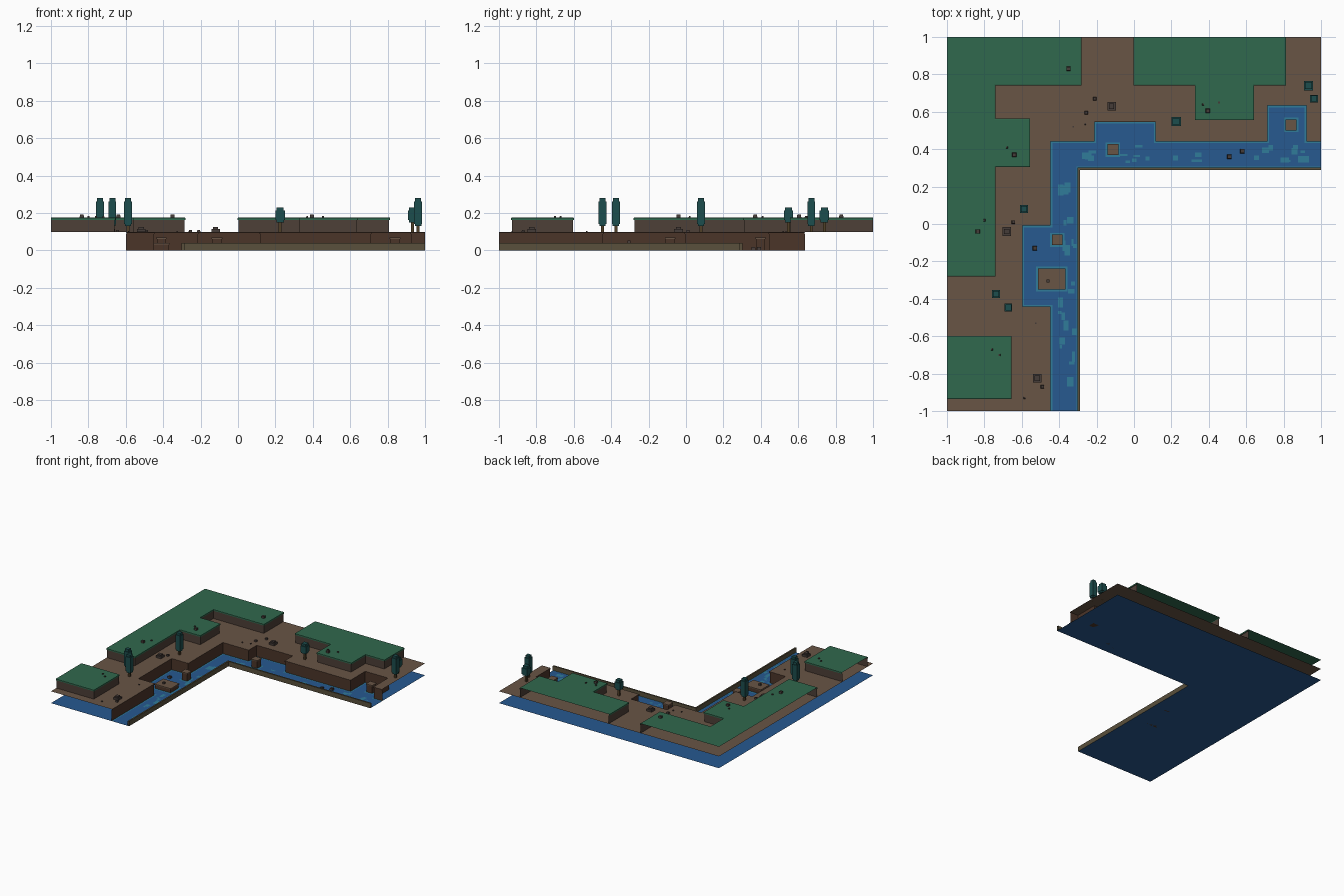
import bpy, bmesh, random
from mathutils import Vector

if "Cube" in bpy.data.objects:
    bpy.data.objects.remove(bpy.data.objects["Cube"])

random.seed(4)


def material(name, rgb):
    m = bpy.data.materials.new(name)
    m.diffuse_color = (*rgb, 1)
    m.use_nodes = True
    m.node_tree.nodes["Principled BSDF"].inputs["Base Color"].default_value = m.diffuse_color
    return m


WATER = material("water", (0.02, 0.10, 0.28))
FOAM = material("foam", (0.03, 0.20, 0.32))
SOIL = material("soil", (0.14, 0.09, 0.06))
BANK = material("bank", (0.07, 0.035, 0.022))
GRASS = material("grass", (0.03, 0.14, 0.075))
CLIFF = material("cliff", (0.075, 0.05, 0.038))
STONE = material("stone", (0.06, 0.045, 0.04))
CURB = material("curb", (0.10, 0.08, 0.045))
LEAF = material("leaf", (0.012, 0.075, 0.075))
TRUNK = material("trunk", (0.08, 0.05, 0.02))


def finish(name, bm, *mats):
    me = bpy.data.meshes.new(name)
    bm.to_mesh(me)
    bm.free()
    ob = bpy.data.objects.new(name, me)
    bpy.context.collection.objects.link(ob)
    for m in mats:
        me.materials.append(m)
    return ob


def sheet(bm, pts, z, mat=0):
    f = bm.faces.new([bm.verts.new((x, y, z)) for x, y in pts])
    f.normal_update()
    if f.normal.z < 0:
        f.normal_flip()
    f.material_index = mat


def ribbon(bm, path, profile, mats):
    """Sweep (offset, z) profile along a right-angled path, offset to its right."""
    p = [Vector(q) for q in path]
    n = [Vector(((b - a).y, -(b - a).x)).normalized() for a, b in zip(p, p[1:])]
    rows = []
    for i, q in enumerate(p):
        off = n[0] if i == 0 else n[-1] if i == len(p) - 1 else n[i - 1] + n[i]
        rows.append([bm.verts.new((*(q + off * o), z)) for o, z in profile])
    for a, b in zip(rows, rows[1:]):
        for k, m in enumerate(mats):
            bm.faces.new((a[k], a[k + 1], b[k + 1], b[k])).material_index = m


def box(bm, x, y, z0, z1, sx, sy=None, mat=0, taper=1.0):
    sy = sy or sx
    ring = [(-1, -1), (1, -1), (1, 1), (-1, 1)]
    lo = [bm.verts.new((x + a * sx / 2, y + b * sy / 2, z0)) for a, b in ring]
    hi = [bm.verts.new((x + a * sx / 2 * taper, y + b * sy / 2 * taper, z1)) for a, b in ring]
    faces = [lo[::-1], hi] + [[lo[i], lo[(i + 1) % 4], hi[(i + 1) % 4], hi[i]] for i in range(4)]
    for f in faces:
        bm.faces.new(f).material_index = mat


# Water sheet under the whole L
bm = bmesh.new()
sheet(bm, [(-1, -1), (-.29, -1), (-.29, .29), (1, .29), (1, 1), (-1, 1)], 0)
finish("water", bm, WATER)

# Lower ground with stepped river bank, open on the outer sides
SHORE = [(-.45, -1), (-.45, -.445), (-.6, -.445), (-.6, -.005), (-.45, -.005), (-.45, .445),
         (-.215, .445), (-.215, .55), (.12, .55), (.12, .445), (.71, .445), (.71, .637),
         (.925, .637), (.925, .445), (1, .445)]
bm = bmesh.new()
sheet(bm, SHORE + [(1, 1), (-1, 1), (-1, -1)], .097)
ribbon(bm, SHORE, [(0, .097), (.004, .096), (.004, .087), (0, .087), (0, 0)], [0, 1, 1, 1])
finish("ground", bm, SOIL, BANK)

# Grass plateaus
PLATEAUS = [
    ([(-1, -.275), (-.745, -.275), (-.745, .31), (-.56, .31), (-.56, .56), (-.745, .56),
      (-.745, .745), (-.287, .745), (-.287, 1)], [(-1, 1)]),
    ([(.003, 1), (.003, .745), (.33, .745), (.33, .56), (.637, .56), (.637, .745),
      (.808, .745), (.808, 1)], []),
    ([(-1, -.93), (-.66, -.93), (-.66, -.605), (-1, -.605)], []),
]
for path, rest in PLATEAUS:
    bm = bmesh.new()
    sheet(bm, path + rest, .176)
    ribbon(bm, path, [(0, .176), (.005, .174), (.005, .163), (0, .163), (0, .097)], [0, 0, 1, 1])
    finish("grass_plateau", bm, GRASS, CLIFF)

# Curb along the inner edge
bm = bmesh.new()
ribbon(bm, [(-.29, -1), (-.29, .29), (1, .29)],
       [(-.012, 0), (-.012, .04), (0, .04), (0, 0)], [0, 0, 0])
finish("curb", bm, CURB)

# Islets and pillars in the river: x, y, width, depth, height
ISLETS = [(-.44, -.295, .14, .105, .04), (-.41, -.085, .048, .048, .07),
          (-.113, .398, .05, .05, .07), (.84, .53, .05, .05, .07)]
bm = bmesh.new()
for x, y, w, d, h in ISLETS:
    box(bm, x, y, 0, h - .008, w, d, 1)
    box(bm, x, y, h - .008, h, w + .008, d + .008, 0)
finish("islets", bm, SOIL, BANK)

# Pale water edging and ripples
bm = bmesh.new()
ribbon(bm, SHORE, [(.002, .003), (.013, .003)], [0])
ribbon(bm, [(1, .302), (-.302, .302), (-.302, -1)], [(0, .003), (.006, .003)], [0])
for x, y, w, d, h in ISLETS:
    a, b = w / 2 + .014, d / 2 + .014
    sheet(bm, [(x - a, y - b), (x + a, y - b), (x + a, y + b), (x - a, y + b)], .003)
for i in range(44):
    along, across = random.uniform(-.95, .28), random.uniform(.012, .1)
    w, l = random.uniform(.01, .035), random.uniform(.015, .06)
    x, y = (-.31 - across, along) if i % 2 else (along + .65, .31 + across)
    if i % 2 == 0:
        w, l = l, w
    sheet(bm, [(x, y), (x + w, y), (x + w, y + l), (x, y + l)], .002)
finish("water_edging", bm, FOAM)

# Stones: x, y, base z, size
STONES = [(-.12, .63, .097, .046), (-.68, -.04, .097, .046), (-.517, -.825, .097, .046)]
PEBBLES = [
    (.097, .018, [(-.21, .67), (-.255, .595), (-.645, .01), (-.49, -.87)]),
    (.097, .009, [(-.26, .535), (-.525, -.53), (-.585, -.93), (-.325, .52)]),
    (.176, .023, [(-.35, .83), (-.64, .37), (-.835, -.04), (.395, .605)]),
    (.176, .011, [(-.68, .41), (-.8, .02), (.37, .64), (.455, .65), (-.72, -.7), (-.76, -.67)]),
    (0, .024, [(-.53, -.13), (.51, .36), (.58, .39)]),
    (.04, .018, [(-.46, -.305)]),
]
bm = bmesh.new()
for x, y, z, s in STONES:
    box(bm, x, y, z, z + .017, s)
    box(bm, x, y, z + .017, z + .027, s * .62)
for z, s, spots in PEBBLES:
    for x, y in spots:
        box(bm, x, y, z, z + s * .7, s, taper=.85)
finish("stones", bm, STONE)

# Trees with tiered square crowns: x, y, crown bottom, crown top
TREES = [(-.588, .08, .13, .28), (-.738, -.375, .13, .28), (-.672, -.447, .13, .28),
         (.963, .67, .13, .28), (.225, .548, .15, .23), (.933, .74, .15, .23)]
for x, y, z0, z1 in TREES:
    bm = bmesh.new()
    s = .042 if z1 > .25 else .05
    box(bm, x, y, .097, z0 + .005, .015, mat=1)
    box(bm, x, y, z0, z0 + .012, s * .8)
    box(bm, x, y, z0 + .012, z1 - .018, s)
    box(bm, x, y, z1 - .018, z1, s * .75)
    finish("tree", bm, LEAF, TRUNK)
